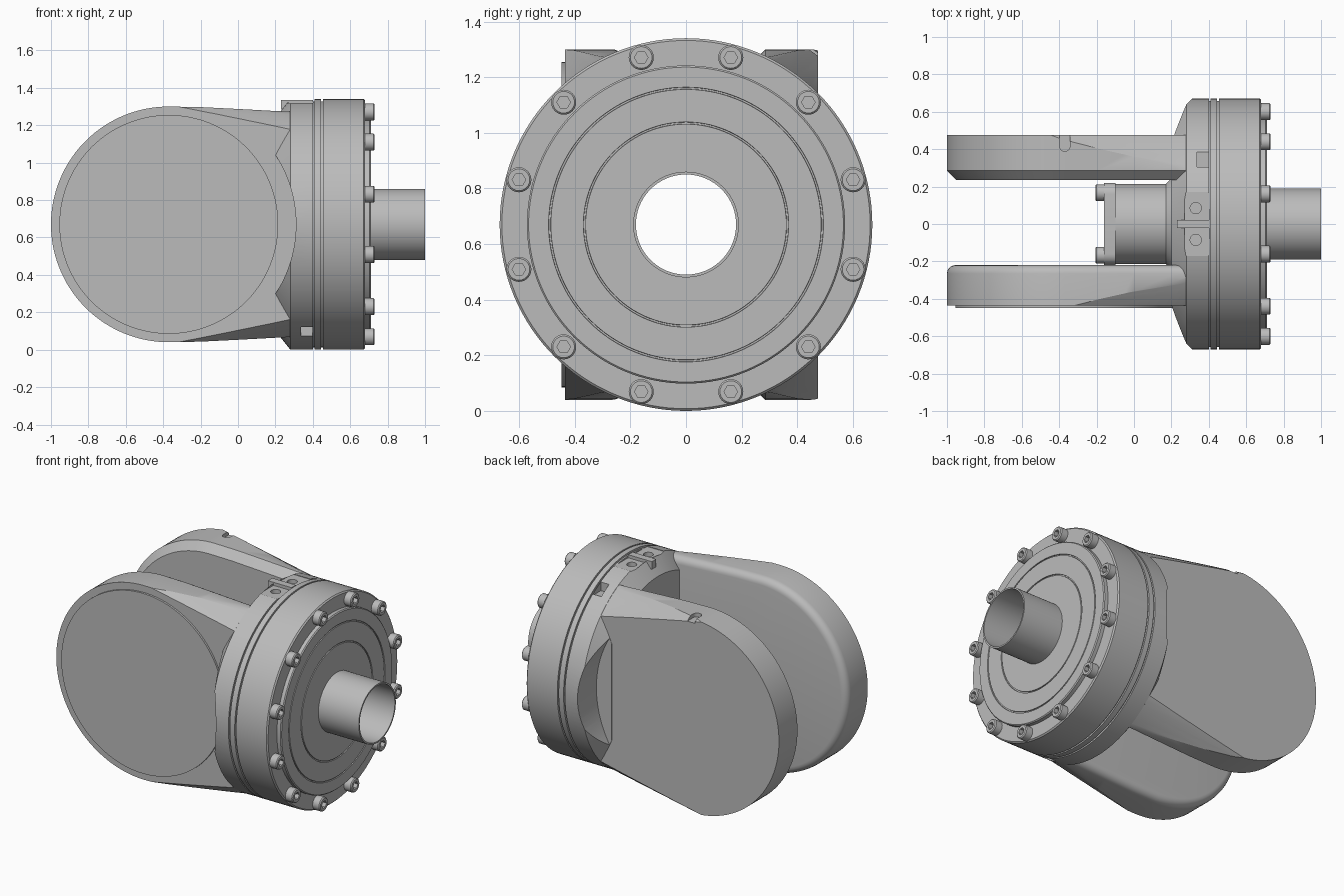
import bpy, bmesh, math
from mathutils import Matrix, Vector

if "Cube" in bpy.data.objects:
    bpy.data.objects.remove(bpy.data.objects["Cube"])

CZ = 0.67        # height of the main axis
PIVOT = -0.37    # x of the fork pivot
R = 0.67         # drum radius

grey = bpy.data.materials.new("light grey metal")
grey.use_nodes = True
grey.diffuse_color = (0.5, 0.5, 0.5, 1)
grey.node_tree.nodes["Principled BSDF"].inputs["Base Color"].default_value = (0.5, 0.5, 0.5, 1)


def finish(bm, name):
    bmesh.ops.recalc_face_normals(bm, faces=bm.faces)
    mesh = bpy.data.meshes.new(name)
    bm.to_mesh(mesh)
    bm.free()
    mesh.materials.append(grey)
    ob = bpy.data.objects.new(name, mesh)
    bpy.context.collection.objects.link(ob)
    return ob


def activate(ob):
    bpy.ops.object.select_all(action='DESELECT')
    ob.select_set(True)
    bpy.context.view_layer.objects.active = ob


def smooth(ob, angle=30):
    activate(ob)
    bpy.ops.object.shade_smooth_by_angle(angle=math.radians(angle))


def boolean(ob, cutter, operation='DIFFERENCE'):
    cutter.hide_render = True
    activate(ob)
    mod = ob.modifiers.new("cut", 'BOOLEAN')
    mod.operation, mod.solver, mod.object = operation, 'EXACT', cutter
    bpy.ops.object.modifier_apply(modifier=mod.name)
    bpy.data.objects.remove(cutter)


def lathe(name, profile, seg=128, ring=False, hex_from=None, z=CZ):
    """Spin (x, radius) points about the x axis; later points may be hexagonal."""
    bm = bmesh.new()
    rings = []
    for i, (x, r) in enumerate(profile):
        loop = []
        for k in range(seg):
            a = math.tau * k / seg
            rr = r
            if hex_from is not None and i >= hex_from:
                rr = r / math.cos((a % (math.pi / 3)) - math.pi / 6)
            loop.append(bm.verts.new((x, rr * math.cos(a), z + rr * math.sin(a))))
        rings.append(loop)
    pairs = list(zip(rings, rings[1:]))
    if ring:
        pairs.append((rings[-1], rings[0]))
    else:
        bm.faces.new(rings[0])
        bm.faces.new(rings[-1])
    for a, b in pairs:
        for k in range(seg):
            n = (k + 1) % seg
            bm.faces.new((a[k], a[n], b[n], b[k]))
    return finish(bm, name)


def box(name, center, size):
    bm = bmesh.new()
    bmesh.ops.create_cube(bm, size=1, matrix=Matrix.LocRotScale(Vector(center), None, Vector(size)))
    return finish(bm, name)


def cylinder(name, center, radius, depth, axis, seg=128):
    bm = bmesh.new()
    rot = Matrix.Rotation(math.pi / 2, 4, 'X') if axis == 'Y' else Matrix()
    bmesh.ops.create_cone(bm, cap_ends=True, segments=seg, radius1=radius, radius2=radius,
                          depth=depth, matrix=Matrix.Translation(center) @ rot)
    return finish(bm, name)


# Drum: rear cone, seam grooves, bolt ring and raised face with circular grooves
def face_groove(r):
    return [(0.71, r + 0.004), (0.704, r + 0.003), (0.704, r - 0.003), (0.71, r - 0.004)]


def rim_groove(x):
    return [(x - 0.005, R), (x - 0.005, R - 0.012), (x + 0.005, R - 0.012), (x + 0.005, R)]


drum = lathe("drum", [(0.2, 0.185), (0.2, 0.57), (0.28, R)] + rim_groove(0.405) + rim_groove(0.45)
             + [(0.672, R), (0.68, R - 0.008), (0.68, 0.572), (0.704, 0.572), (0.71, 0.566)]
             + face_groove(0.49) + face_groove(0.365) + [(0.71, 0.185)], ring=True)

# Swing clearance scooped out beside both fork arms
for y in (0.476 + 0.25, -0.437 - 0.25):
    boolean(drum, cylinder("swing_cutter", (PIVOT, y, CZ), 0.68, 0.5, 'Y'))
# Flat pad on top with two screw holes
boolean(drum, box("pad_cutter", (0.335, 0, CZ + 0.695), (0.13, 0.34, 0.1)))
for y in (0.085, -0.085):
    boolean(drum, cylinder("hole_cutter", (0.33, y, CZ + 0.645), 0.03, 0.06, 'Z', 24))
# Notches on opposite sides of the rim
for s in (1, -1):
    boolean(drum, box("notch_cutter", (0.368, s * 0.345, s * 0.59 + CZ), (0.06, 0.08, 0.1)))
smooth(drum)
box("pad_key", (0.315, 0, CZ + 0.64), (0.17, 0.045, 0.05))


# Fork arms: rounded paddle, inner rim bevelled, trimmed by a tapering envelope
def arm(name, outer, inner, bevel, segments):
    bm = bmesh.new()
    pts = [(0.33, 0.6), (0.22, 0.605), (0.0, 0.617), (-0.2, 0.627)]
    outline = list(pts)
    n = 72
    for k in range(n + 1):
        a = math.pi / 2 + math.pi * k / n
        outline.append((PIVOT + 0.63 * math.cos(a), 0.63 * math.sin(a)))
    outline += [(x, -z) for x, z in reversed(pts)]
    face = bm.faces.new([bm.verts.new((x, outer, CZ + z)) for x, z in outline])
    ext = bmesh.ops.extrude_face_region(bm, geom=[face], use_keep_orig=True)
    moved = [v for v in ext["geom"] if isinstance(v, bmesh.types.BMVert)]
    bmesh.ops.translate(bm, verts=moved, vec=(0, inner - outer, 0))
    bmesh.ops.recalc_face_normals(bm, faces=bm.faces)
    rim = [e for e in bm.edges if all(abs(v.co.y - inner) < 1e-5 for v in e.verts)]
    bmesh.ops.bevel(bm, geom=rim, offset=bevel, segments=segments, profile=0.5, affect='EDGES')
    ob = finish(bm, name)
    boolean(ob, lathe("envelope", [(-1.1, 0.795), (-0.5, 0.795), (0.28, R - 0.001), (0.34, R - 0.001)]),
            'INTERSECT')
    return ob


front_arm = arm("front_arm", -0.435, -0.22, 0.045, 5)
smooth(front_arm)
rear_arm = arm("rear_arm", 0.475, 0.235, 0.05, 1)
# Alignment slot on top of the rear arm
boolean(rear_arm, box("slot_cutter", (PIVOT, 0.46, CZ + 0.63), (0.055, 0.09, 0.05)))
boolean(rear_arm, cylinder("slot_end_cutter", (PIVOT, 0.416, CZ + 0.63), 0.0275, 0.05, 'Z', 24))
smooth(rear_arm)
smooth(cylinder("front_cover", (PIVOT, -0.44, CZ), 0.585, 0.016, 'Y'))

# Hollow shaft, bearing housing and square flange between the arms
smooth(lathe("hollow_shaft", [(-0.155, 0.18), (-0.155, 0.19), (1.0, 0.19), (1.0, 0.18)], 96, ring=True))
smooth(lathe("bearing_housing", [(-0.11, 0.186), (-0.11, 0.215), (0.17, 0.215), (0.205, 0.25), (0.205, 0.186)],
             96, ring=True))
bm = bmesh.new()
bmesh.ops.create_cube(bm, size=1, matrix=Matrix.LocRotScale(Vector((-0.13, 0, CZ)), None, Vector((0.06, 0.44, 0.44))))
corners = [e for e in bm.edges if abs(e.verts[0].co.x - e.verts[1].co.x) > 0.01]
bmesh.ops.bevel(bm, geom=corners, offset=0.06, segments=6, profile=0.5, affect='EDGES')
flange = finish(bm, "housing_flange")
boolean(flange, lathe("bore_cutter", [(-0.3, 0.186), (0.1, 0.186)], 96))
smooth(flange)

# Socket head bolts: twelve on the drum face, four on the flange
head = lathe("face_bolt", [(0, 0.045), (0.046, 0.045), (0.052, 0.039), (0.052, 0.021), (0.025, 0.021)],
             24, hex_from=3, z=0)
smooth(head)


def place_bolt(name, x, y, z, flip=False):
    ob = bpy.data.objects.new(name, head.data)
    ob.location = (x, y, z)
    if flip:
        ob.rotation_euler.z = math.pi
    bpy.context.collection.objects.link(ob)


for k in range(12):
    a = math.radians(15 + 30 * k)
    place_bolt("face_bolt", 0.679, 0.622 * math.cos(a), CZ + 0.622 * math.sin(a))
for sy in (1, -1):
    for sz in (1, -1):
        place_bolt("flange_bolt", -0.155, sy * 0.167, CZ + sz * 0.167, True)
bpy.data.objects.remove(head)
